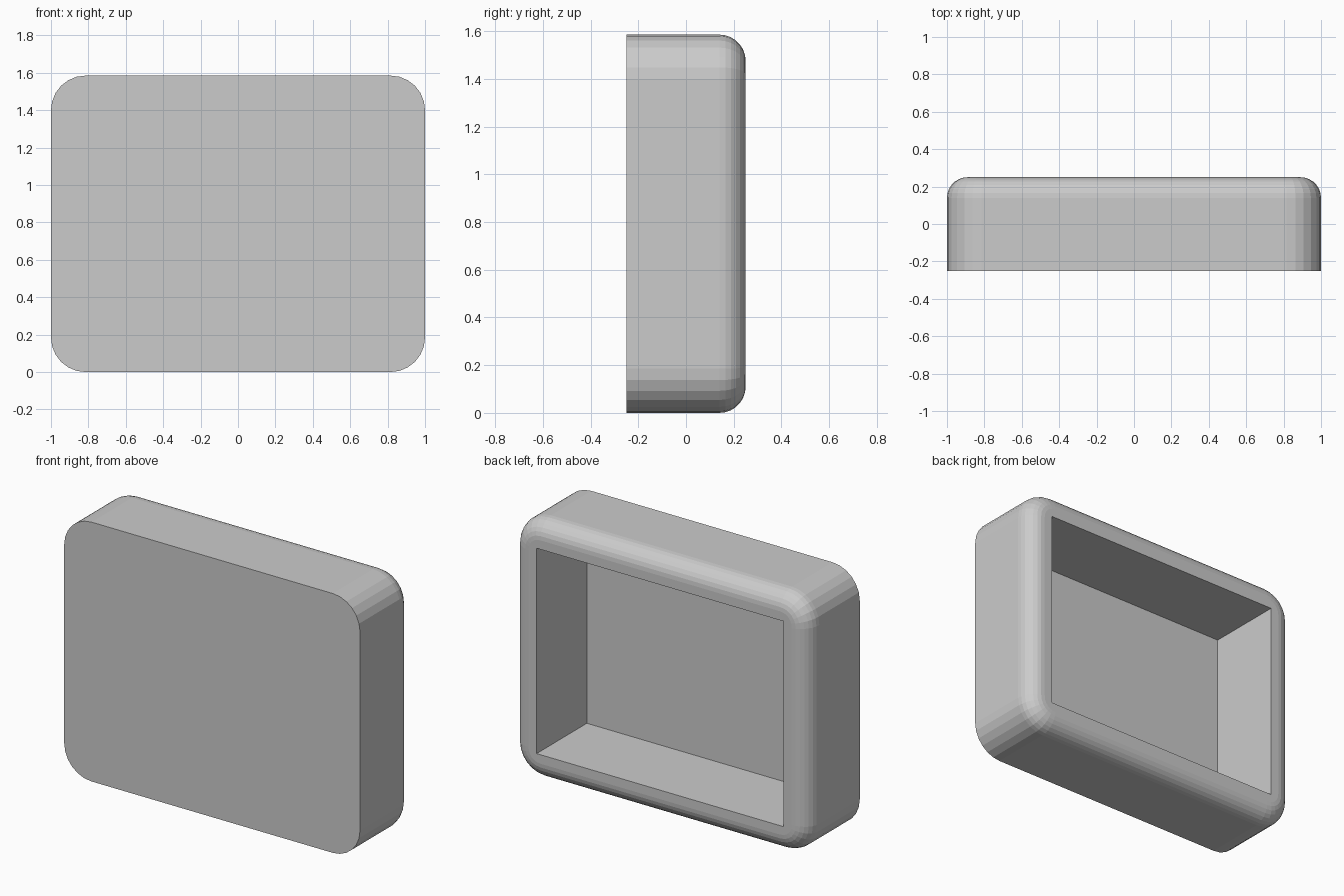
import bpy, bmesh
from mathutils import Matrix

if "Cube" in bpy.data.objects:
    bpy.data.objects.remove(bpy.data.objects["Cube"])

W, D, H = 2.0, 0.5, 1.585   # overall size
RIM = 0.165                 # wall thickness around the opening
PANEL = 0.015               # thin front panel


def box(name, size, centre):
    """Return a new box object with size baked into its mesh."""
    bm = bmesh.new()
    bmesh.ops.create_cube(bm, size=1.0, matrix=Matrix.Translation(centre) @ Matrix.Diagonal((*size, 1)))
    mesh = bpy.data.meshes.new(name)
    bm.to_mesh(mesh)
    bm.free()
    obj = bpy.data.objects.new(name, mesh)
    bpy.context.collection.objects.link(obj)
    return obj


def round_edges(obj, pick, radius, segments):
    """Bevel the edges whose two end points satisfy pick(a, b)."""
    bm = bmesh.new()
    bm.from_mesh(obj.data)
    edges = [e for e in bm.edges if pick(e.verts[0].co, e.verts[1].co)]
    bmesh.ops.bevel(bm, geom=edges, offset=radius, offset_type='OFFSET',
                    segments=segments, profile=0.5, affect='EDGES', clamp_overlap=True)
    bm.to_mesh(obj.data)
    bm.free()


# Housing: rounded corners first, then the soft back rim
housing = box("housing", (W, D, H), (0, 0, H / 2))
round_edges(housing, lambda a, b: abs(a.y - b.y) > 0.4, 0.185, 6)
round_edges(housing, lambda a, b: min(a.y, b.y) > D / 2 - 1e-4, 0.11, 7)

# Pocket cut in from the back, leaving a thin front panel
cutter = box("pocket_cutter", (W - 2 * RIM, D, H - 2 * RIM), (0, PANEL, H / 2))
cutter.hide_render = True
cutter.hide_set(True)
# extend the cutter past the back surface
for v in cutter.data.vertices:
    if v.co.y > 0:
        v.co.y += 0.2

cut = housing.modifiers.new("pocket", 'BOOLEAN')
cut.operation = 'DIFFERENCE'
cut.solver = 'EXACT'
cut.object = cutter
